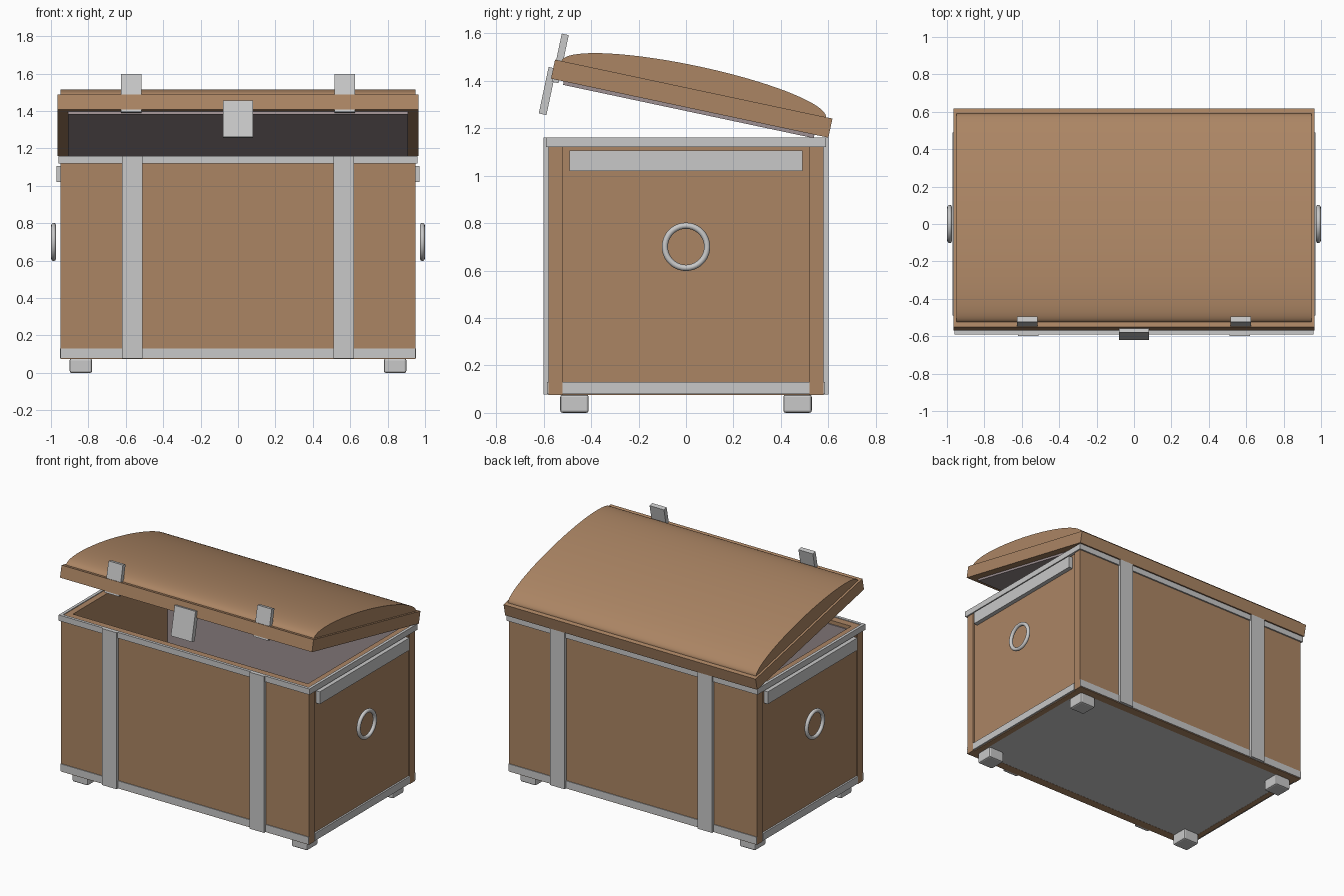
import bpy, bmesh, math
from mathutils import Matrix, Vector

if "Cube" in bpy.data.objects:
    bpy.data.objects.remove(bpy.data.objects["Cube"], do_unlink=True)


def material(name, rgb):
    m = bpy.data.materials.new(name)
    m.use_nodes = True
    m.diffuse_color = (*rgb, 1)
    m.node_tree.nodes["Principled BSDF"].inputs["Base Color"].default_value = (*rgb, 1)
    return m


WOOD = material("brown wood", (0.41, 0.235, 0.127))
STEEL = material("grey steel", (0.58, 0.58, 0.58))
LINING = material("mauve grey lining", (0.34, 0.28, 0.29))

# Lid frame: hinge line at the back edge, tilted open
LID = Matrix.Translation((0, 0.60, 1.16)) @ Matrix.Rotation(math.radians(-12), 4, 'X')


def finish(name, bm, mat, frame=None):
    bmesh.ops.recalc_face_normals(bm, faces=bm.faces)
    if frame:
        bm.transform(frame)
    me = bpy.data.meshes.new(name)
    bm.to_mesh(me)
    bm.free()
    me.materials.append(mat)
    ob = bpy.data.objects.new(name, me)
    bpy.context.collection.objects.link(ob)
    return ob


def box(name, x, y, z, mat, frame=None, bevel=0):
    """Box spanning the (low, high) ranges x, y and z."""
    bm = bmesh.new()
    bmesh.ops.create_cube(bm, size=1)
    size = [b - a for a, b in (x, y, z)]
    mid = Vector([(a + b) / 2 for a, b in (x, y, z)])
    bmesh.ops.scale(bm, vec=size, verts=bm.verts)
    bmesh.ops.translate(bm, vec=mid, verts=bm.verts)
    if bevel:
        bmesh.ops.bevel(bm, geom=bm.edges[:], offset=bevel, segments=2,
                        profile=0.5, affect='EDGES')
    return finish(name, bm, mat, frame)


def span(side, a, b):
    return tuple(sorted((side * a, side * b)))


def smooth(ob):
    bpy.ops.object.select_all(action='DESELECT')
    ob.select_set(True)
    bpy.context.view_layer.objects.active = ob
    bpy.ops.object.shade_smooth_by_angle(angle=math.radians(35))


# Floor of the chest
box("floor", (-0.94, 0.94), (-0.57, 0.57), (0.085, 0.12), LINING)
box("bottom_plate", (-0.92, 0.92), (-0.55, 0.55), (0.076, 0.086), STEEL)

# Front and back: full-width panel, lining, rim, bottom band, two straps
for s, side in ((-1, "front"), (1, "back")):
    box(side + "_panel", (-0.95, 0.95), span(s, 0.52, 0.58), (0.075, 1.155), WOOD)
    box(side + "_lining", (-0.90, 0.90), span(s, 0.512, 0.521), (0.12, 1.13), LINING)
    box(side + "_rim", (-0.96, 0.96), span(s, 0.57, 0.59), (1.12, 1.16), STEEL)
    box(side + "_bottom_band", (-0.95, 0.95), span(s, 0.575, 0.585), (0.08, 0.13), STEEL)
    for t, hand in ((-1, "right"), (1, "left")):
        box(f"{side}_{hand}_strap", span(t, 0.51, 0.62), span(s, 0.575, 0.60),
            (0.077, 1.16), STEEL)
        # Feet
        box(f"{side}_{hand}_foot", span(t, 0.78, 0.90), span(s, 0.41, 0.53),
            (0, 0.077), STEEL, bevel=0.01)

# Sides: recessed panel, rim, bottom band, upper plate, ring handle
for s, side in ((-1, "right"), (1, "left")):
    box(side + "_panel", span(s, 0.90, 0.94), (-0.52, 0.52), (0.075, 1.155), WOOD)
    box(side + "_rim", span(s, 0.94, 0.96), (-0.59, 0.59), (1.12, 1.16), STEEL)
    box(side + "_bottom_band", span(s, 0.935, 0.952), (-0.52, 0.52), (0.08, 0.13), STEEL)
    box(side + "_upper_plate", span(s, 0.935, 0.97), (-0.49, 0.49), (1.02, 1.105), STEEL)
    bpy.ops.mesh.primitive_torus_add(
        major_segments=40, minor_segments=12, major_radius=0.089, minor_radius=0.013,
        location=(s * 0.986, 0, 0.70), rotation=(0, math.pi / 2, 0))
    ring = bpy.context.object
    ring.name = side + "_ring_handle"
    ring.data.materials.append(STEEL)
    smooth(ring)

# Lid slab with its lining
box("lid_frame", (-0.965, 0.965), (-1.195, 0), (0, 0.082), WOOD, LID)
box("lid_lining", (-0.91, 0.91), (-1.14, -0.06), (-0.015, 0.002), LINING, LID)

# Domed lid top: a half ellipse drawn across the chest
bm = bmesh.new()
steps = 40
arc = [(-0.5975 + 0.57 * math.cos(math.pi * i / steps),
        0.08 + 0.10 * math.sin(math.pi * i / steps)) for i in range(steps + 1)]
end = bm.faces.new([bm.verts.new((-0.95, y, z)) for y, z in arc])
new = bmesh.ops.extrude_face_region(bm, geom=[end], use_keep_orig=True)["geom"]
bmesh.ops.translate(bm, vec=(1.9, 0, 0),
                    verts=[v for v in new if isinstance(v, bmesh.types.BMVert)])
smooth(finish("lid_dome", bm, WOOD, LID))

# Lid straps and latch
for s, hand in ((-1, "right"), (1, "left")):
    box(f"lid_{hand}_strap", span(s, 0.515, 0.625), (-1.19, -1.16),
        (-0.012, 0.195), STEEL, LID)
box("latch", (-0.08, 0.08), (-1.215, -1.182), (-0.154, 0.046), STEEL, LID)
